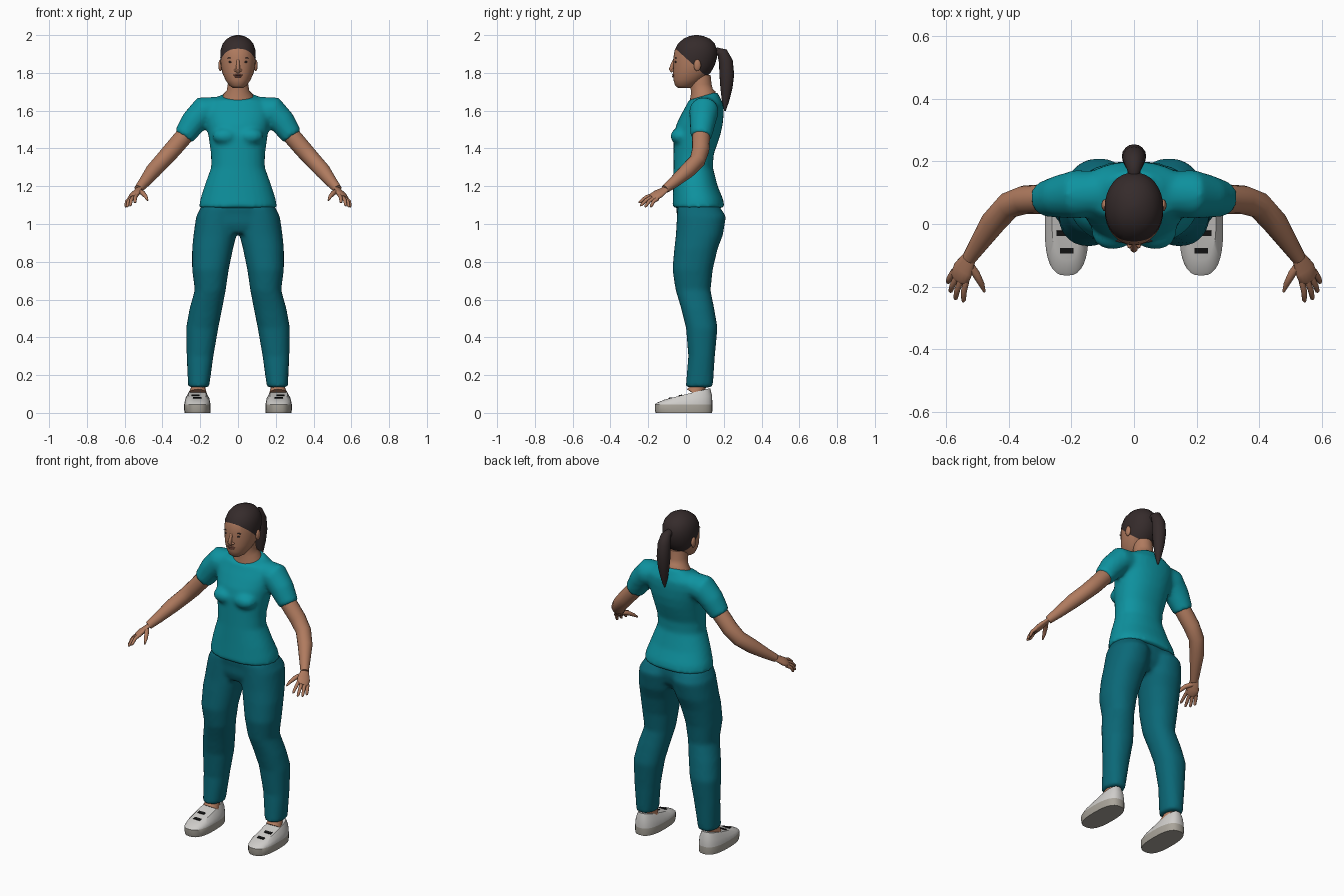
import bpy, bmesh, math
from mathutils import Vector, Matrix

cube = bpy.data.objects.get("Cube")
if cube:
    bpy.data.objects.remove(cube, do_unlink=True)


def material(name, hexcode):
    def lin(i):
        c = int(hexcode[i:i + 2], 16) / 255
        return c / 12.92 if c < 0.04 else ((c + 0.055) / 1.055) ** 2.4
    col = (lin(0), lin(2), lin(4), 1)
    m = bpy.data.materials.new(name)
    m.use_nodes = True
    m.diffuse_color = col
    b = m.node_tree.nodes["Principled BSDF"]
    b.inputs["Base Color"].default_value = col
    b.inputs["Roughness"].default_value = 0.8
    return m


SHIRT = material("teal shirt", "0E93A0")
PANTS = material("dark teal trousers", "0B6877")
SKIN = material("brown skin", "B07B5F")
HAIR = material("dark hair", "352B2B")
LIPS = material("dark lips", "8A5548")
SHOE = material("light grey shoe", "CFCDCA")
SOLE = material("grey sole", "A9A49A")
BLACK = material("black lace", "151515")


def bridge(bm, loops):
    """Skin a list of point rings and close both ends."""
    rings = [[bm.verts.new(p) for p in loop] for loop in loops]
    n = len(rings[0])
    for a, b in zip(rings, rings[1:]):
        for i in range(n):
            j = (i + 1) % n
            bm.faces.new((a[i], a[j], b[j], b[i]))
    bm.faces.new(rings[0][::-1])
    bm.faces.new(rings[-1])


def stack(bm, rings, power=2.2, n=32):
    """Horizontal rings: (z, x0, x1, y0, y1[, tilt])."""
    def loop(z, x0, x1, y0, y1, tilt=0):
        pts = []
        for i in range(n):
            t = 2 * math.pi * i / n
            c, s = math.cos(t), math.sin(t)
            dx = math.copysign(abs(c) ** (2 / power), c) * (x1 - x0) / 2
            dy = math.copysign(abs(s) ** (2 / power), s) * (y1 - y0) / 2
            pts.append(((x0 + x1) / 2 + dx, (y0 + y1) / 2 + dy, z + tilt * dy))
        return pts
    bridge(bm, [loop(*r) for r in rings])


def tube(bm, path, side=(0, 1, 0), flat=1, n=16):
    """Round or flattened tube along (x, y, z, radius) points."""
    loops = []
    pts = [Vector(p[:3]) for p in path]
    for i, p in enumerate(pts):
        t = (pts[min(i + 1, len(pts) - 1)] - pts[max(i - 1, 0)]).normalized()
        u = Vector(side)
        u = (u - t * u.dot(t)).normalized()
        v = t.cross(u) * flat
        r = path[i][3]
        loops.append([p + r * (u * math.cos(a) + v * math.sin(a))
                      for a in (2 * math.pi * k / n for k in range(n))])
    bridge(bm, loops)


def ball(bm, centre, size):
    m = Matrix.Translation(centre) @ Matrix.Diagonal((*size, 1))
    bmesh.ops.create_uvsphere(bm, u_segments=16, v_segments=10, radius=1, matrix=m)


def finish(name, bm, *mats, mirror=False, voxel=0, smooth=5, angle=50, rule=None):
    bmesh.ops.recalc_face_normals(bm, faces=bm.faces)
    for f in bm.faces:
        f.smooth = True
        if rule:
            f.material_index = rule(f.calc_center_median())
    me = bpy.data.meshes.new(name)
    bm.to_mesh(me)
    bm.free()
    me.set_sharp_from_angle(angle=math.radians(angle))
    for m in mats:
        me.materials.append(m)
    ob = bpy.data.objects.new(name, me)
    bpy.context.collection.objects.link(ob)
    if mirror:
        ob.modifiers.new("Mirror", 'MIRROR').use_clip = False
    if voxel:
        r = ob.modifiers.new("Fuse", 'REMESH')
        r.mode, r.voxel_size, r.use_smooth_shade = 'VOXEL', voxel, True
        s = ob.modifiers.new("Soften", 'SMOOTH')
        s.factor, s.iterations = 0.5, smooth
    return ob


# Shirt: torso, bust and sleeves fused into one skin
bm = bmesh.new()
torso = [(1.085, .207, -.072, .205), (1.13, .2, -.07, .197), (1.2, .178, -.068, .168),
         (1.3, .142, -.066, .142), (1.37, .143, -.066, .147), (1.42, .15, -.066, .165),
         (1.47, .157, -.066, .182), (1.53, .168, -.05, .195), (1.59, .178, -.02, .2),
         (1.635, .17, .005, .198), (1.66, .14, .015, .185)]
stack(bm, [(z, -w, w, a, b) for z, w, a, b in torso] + [(1.678, -.09, .09, .015, .165, .3)])
for s in (1, -1):
    ball(bm, (s * .068, -.03, 1.465), (.068, .053, .045))
    tube(bm, [(s * .08, .1, 1.608, .068), (s * .185, .095, 1.597, .078),
              (s * .235, .088, 1.54, .069), (s * .288, .08, 1.462, .056)], n=24)
finish("shirt", bm, SHIRT, voxel=.012)

# Trousers: pelvis and two legs fused
bm = bmesh.new()
stack(bm, [(.95, -.15, .15, -.03, .14), (1.0, -.222, .222, -.048, .175),
           (1.05, -.216, .216, -.048, .185), (1.1, -.192, .192, -.055, .18)])
leg = [(.135, .153, .264, -.002, .142), (.3, .13, .272, .012, .153), (.45, .104, .275, 0, .167),
       (.55, .084, .257, -.025, .15), (.65, .065, .229, -.055, .13), (.76, .049, .243, -.072, .142),
       (.87, .026, .243, -.062, .168), (.94, .008, .236, -.054, .195), (1.04, 0, .222, -.048, .212),
       (1.09, .01, .195, -.045, .18)]
for s in (1, -1):
    stack(bm, [(z, min(s * a, s * b), max(s * a, s * b), c, d) for z, a, b, c, d in leg])
finish("trousers", bm, PANTS, voxel=.012)

# Arms and hands
bm = bmesh.new()
tube(bm, [(.24, .085, 1.52, .044), (.288, .08, 1.462, .047), (.35, .077, 1.39, .046),
          (.4, .06, 1.335, .043), (.45, .005, 1.28, .041), (.497, -.065, 1.22, .03),
          (.527, -.11, 1.185, .023)])
tube(bm, [(.518, -.095, 1.197, .021), (.532, -.118, 1.178, .027), (.546, -.145, 1.16, .036),
          (.557, -.172, 1.143, .035), (.56, -.18, 1.138, .026)], side=(.04, .025, -.02), flat=.45)
fingers = [((.533, -.168, 1.158), (.546, -.25, 1.113)), ((.55, -.17, 1.147), (.572, -.242, 1.096)),
           ((.564, -.164, 1.139), (.588, -.218, 1.09)), ((.575, -.15, 1.134), (.596, -.188, 1.09))]
for base, tip in fingers:
    a, b = Vector(base), Vector(tip)
    mid = a.lerp(b, .5) + Vector((.004, -.004, .006))
    tube(bm, [(*a, .0105), (*mid, .0095), (*a.lerp(b, .92), .0075), (*b, .003)], n=10)
tube(bm, [(.53, -.125, 1.175, .014), (.505, -.16, 1.165, .013), (.488, -.192, 1.145, .01),
          (.478, -.217, 1.125, .004)], side=(1, 0, 0), n=10)
finish("arms_and_hands", bm, SKIN, mirror=True)

# Neck and collar skin
bm = bmesh.new()
stack(bm, [(1.64, -.082, .082, .02, .158, .3), (1.683, -.08, .08, .022, .155, .3),
           (1.705, -.06, .06, .027, .142, .15), (1.74, -.054, .054, .022, .135),
           (1.79, -.052, .052, .02, .13)], 2)
finish("neck", bm, SKIN)

# Head, cut along the hairline so the hair is a clean region
bm = bmesh.new()
skull = [(1.72, .026, -.042, .02), (1.733, .046, -.058, .05), (1.762, .066, -.066, .09),
         (1.8, .083, -.069, .13), (1.84, .091, -.067, .152), (1.88, .094, -.067, .164),
         (1.92, .093, -.06, .165), (1.955, .081, -.043, .152), (1.98, .06, -.014, .128),
         (1.994, .034, .015, .095), (2.0, .01, .045, .065)]
stack(bm, [(z, -w, w, a, b) for z, w, a, b in skull], 2.1)
point, normal = Vector((0, -.03, 1.905)), Vector((0, .9, 1)).normalized()
bmesh.ops.bisect_plane(bm, geom=bm.verts[:] + bm.edges[:] + bm.faces[:],
                       plane_co=point, plane_no=normal)
finish("head", bm, SKIN, HAIR, rule=lambda c: int((c - point).dot(normal) > 0))

# Ponytail with its tie
bm = bmesh.new()
tube(bm, [(0, .14, 1.895, .022), (0, .168, 1.915, .02), (0, .192, 1.905, .03), (0, .211, 1.86, .037),
          (0, .216, 1.79, .039), (0, .214, 1.72, .032), (0, .209, 1.65, .019), (0, .206, 1.598, .004)],
     side=(1, 0, 0))
finish("ponytail", bm, HAIR)

# Facial features
bm = bmesh.new()
tube(bm, [(0, -.06, 1.872, .007), (0, -.072, 1.845, .009), (0, -.079, 1.82, .012),
          (0, -.068, 1.808, .012)], side=(1, 0, 0))
for s in (1, -1):
    ball(bm, (s * .013, -.069, 1.814), (.009, .009, .007))
finish("nose", bm, SKIN)
bm = bmesh.new()
ball(bm, (.093, .06, 1.84), (.011, .019, .031))
finish("ears", bm, SKIN, mirror=True)
bm = bmesh.new()
ball(bm, (0, -.065, 1.789), (.024, .009, .005))
ball(bm, (0, -.064, 1.78), (.02, .01, .006))
finish("lips", bm, LIPS)
bm = bmesh.new()
ball(bm, (.038, -.054, 1.858), (.014, .006, .005))
ball(bm, (.04, -.054, 1.878), (.02, .005, .003))
finish("eyes_and_brows", bm, HAIR, mirror=True)

# Ankles
bm = bmesh.new()
tube(bm, [(.21, .075, .2, .034), (.211, .07, .14, .036), (.212, .045, .1, .048)])
finish("ankles", bm, SKIN, mirror=True)

# Shoes with sole band
bm = bmesh.new()
stack(bm, [(0, .147, .283, -.16, .138), (.015, .145, .285, -.165, .14), (.045, .145, .285, -.165, .14),
           (.072, .151, .279, -.155, .138, .13), (.1, .168, .262, -.115, .128, .25)], 2.6)
finish("shoes", bm, SHOE, SOLE, mirror=True, angle=35,
       rule=lambda c: int(c.z < .044))

# Laces
bm = bmesh.new()
for x, y, z in ((.215, -.085, .078), (.225, -.03, .092)):
    m = (Matrix.Translation((x, y, z)) @ Matrix.Rotation(math.atan(.25), 4, 'X')
         @ Matrix.Diagonal((.044, .017, .006, 1)))
    bmesh.ops.create_cube(bm, size=1, matrix=m)
finish("laces", bm, BLACK, mirror=True, angle=30)
